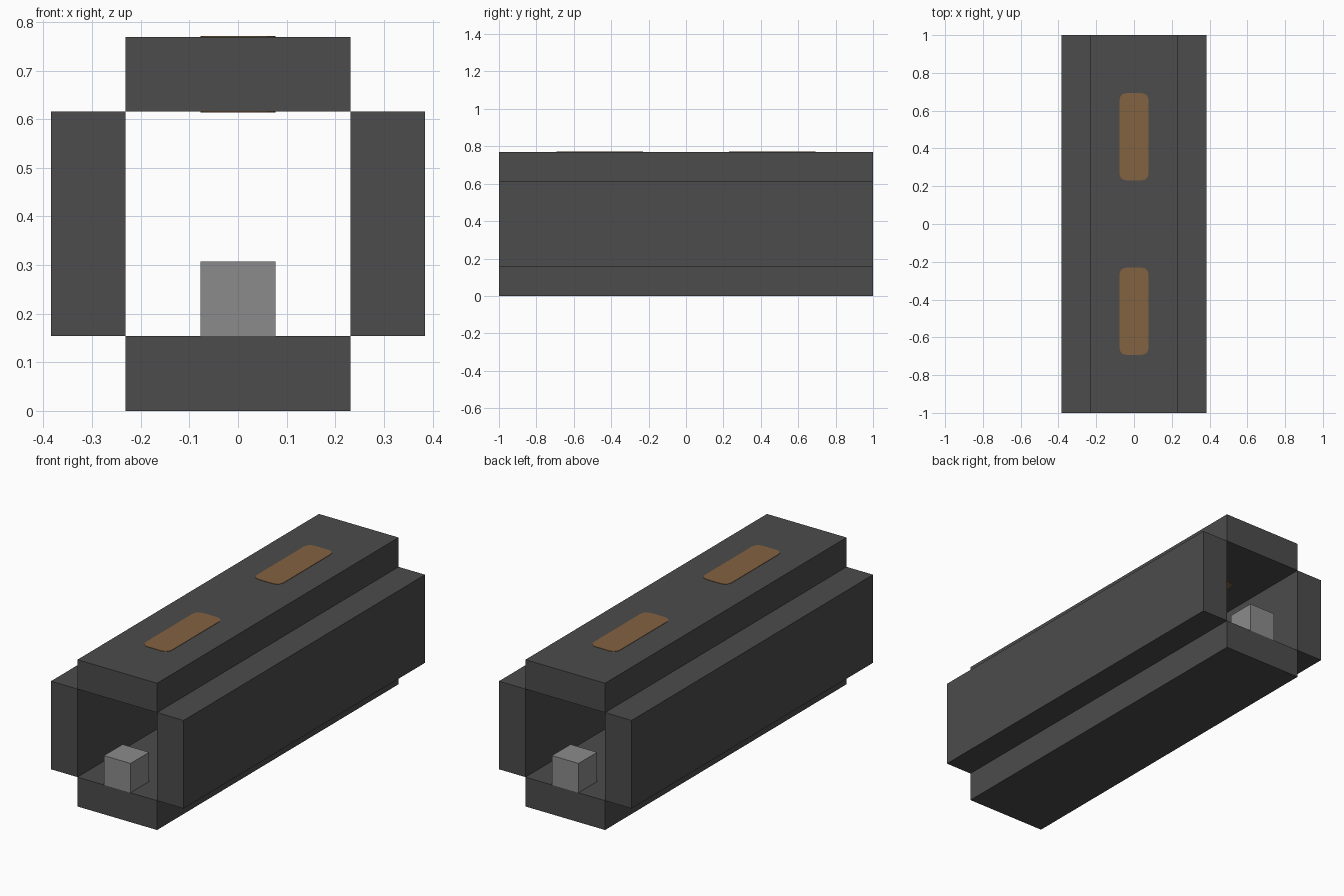
import bpy, bmesh

U = 1 / 13  # building unit: the model is 26 units long

default = bpy.data.objects.get("Cube")
if default:
    bpy.data.objects.remove(default, do_unlink=True)


def material(name, rgb):
    m = bpy.data.materials.new(name)
    m.use_nodes = True
    m.diffuse_color = (*rgb, 1)
    m.node_tree.nodes["Principled BSDF"].inputs["Base Color"].default_value = (*rgb, 1)
    return m


dark = material("dark grey", (0.072, 0.072, 0.072))
grey = material("mid grey", (0.26, 0.26, 0.26))
amber = material("dull amber", (0.225, 0.122, 0.053))


def box(name, center, size, mat, corner=0):
    """Box with optionally rounded vertical edges."""
    mesh = bpy.data.meshes.new(name)
    bm = bmesh.new()
    bmesh.ops.create_cube(bm, size=1)
    bmesh.ops.scale(bm, vec=size, verts=bm.verts)
    bmesh.ops.translate(bm, vec=center, verts=bm.verts)
    if corner:
        upright = [e for e in bm.edges
                   if abs(e.verts[0].co.z - e.verts[1].co.z) > size[2] / 2]
        bmesh.ops.bevel(bm, geom=upright, offset=corner, segments=3,
                        profile=0.5, affect='EDGES')
    bm.to_mesh(mesh)
    bm.free()
    mesh.materials.append(mat)
    obj = bpy.data.objects.new(name, mesh)
    bpy.context.collection.objects.link(obj)
    return obj


# Four long panels around an open channel
box("floor_panel", (0, 0, U), (6 * U, 2, 2 * U), dark)
box("roof_panel", (0, 0, 9 * U), (6 * U, 2, 2 * U), dark)
for side, label in ((1, "left"), (-1, "right")):
    box(label + "_wall", (side * 4 * U, 0, 5 * U), (2 * U, 2, 6 * U), dark)

# A block at each end of the floor and a lamp let through each half of the roof
for end, label in ((-1, "front"), (1, "back")):
    box(label + "_block", (0, end * 12 * U, 3 * U), (2 * U,) * 3, grey)
    box(label + "_lamp", (0, end * 6 * U, 9 * U),
        (2 * U, 6 * U, 2 * U + 0.004), amber, corner=0.035)
